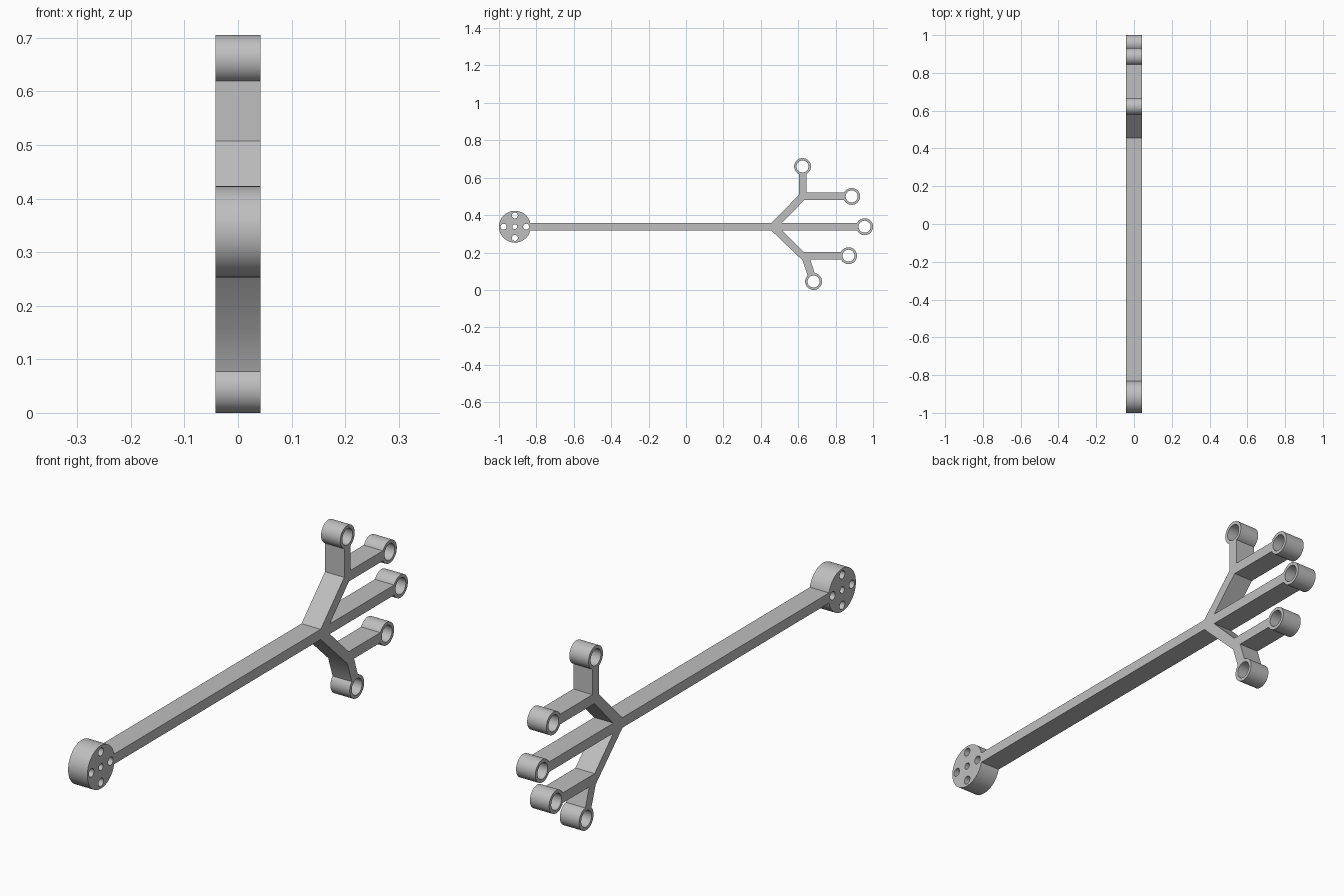
import bpy
import bmesh
from math import cos, sin, pi, radians
from mathutils import Matrix

cube = bpy.data.objects.get("Cube")
if cube:
    bpy.data.objects.remove(cube, do_unlink=True)

HALF_WIDTH = 0.042
AXIS_Z = 0.338
# Profiles are drawn as (y, z) and extruded along x
TO_SIDE = Matrix(((0, 0, 1, 0), (1, 0, 0, 0), (0, 1, 0, 0), (0, 0, 0, 1)))

grey = bpy.data.materials.new("light_grey")
grey.use_nodes = True
GREY = (0.52, 0.52, 0.52, 1)
grey.diffuse_color = GREY
grey.node_tree.nodes["Principled BSDF"].inputs["Base Color"].default_value = GREY


def circle(y, z, radius, sides=64):
    return [(y + radius * cos(2 * pi * i / sides), z + radius * sin(2 * pi * i / sides))
            for i in range(sides)]


def plate(name, loops):
    """Extrude closed outlines; inner loops become through holes."""
    curve = bpy.data.curves.new(name + "_profile", 'CURVE')
    curve.dimensions = '2D'
    curve.fill_mode = 'BOTH'
    curve.extrude = HALF_WIDTH
    for loop in loops:
        spline = curve.splines.new('POLY')
        spline.points.add(len(loop) - 1)
        for point, (y, z) in zip(spline.points, loop):
            point.co = (y, z, 0, 1)
        spline.use_cyclic_u = True
    helper = bpy.data.objects.new(name + "_profile", curve)
    bpy.context.collection.objects.link(helper)
    bpy.context.view_layer.update()
    mesh = bpy.data.meshes.new_from_object(
        helper.evaluated_get(bpy.context.evaluated_depsgraph_get()))
    bpy.data.objects.remove(helper, do_unlink=True)
    bpy.data.curves.remove(curve)

    bm = bmesh.new()
    bm.from_mesh(mesh)
    bmesh.ops.remove_doubles(bm, verts=bm.verts, dist=0.0001)
    bm.transform(TO_SIDE)
    bmesh.ops.recalc_face_normals(bm, faces=bm.faces)
    bm.to_mesh(mesh)
    bm.free()
    mesh.name = name
    mesh.materials.clear()
    mesh.materials.append(grey)

    obj = bpy.data.objects.new(name, mesh)
    bpy.context.collection.objects.link(obj)
    bpy.ops.object.select_all(action='DESELECT')
    obj.select_set(True)
    bpy.context.view_layer.objects.active = obj
    bpy.ops.object.shade_smooth_by_angle(angle=radians(30))
    return obj


# Long bar with its forked arms, as one outline
plate("forked_bar", [[
    (-0.835, 0.358), (0.456, 0.358),                    # bar top
    (0.603, 0.507), (0.603, 0.62), (0.643, 0.62),       # upper fork, upright arm
    (0.643, 0.52), (0.844, 0.52), (0.844, 0.48),        # upper straight arm
    (0.632, 0.48), (0.513, 0.358),                      # upper crotch
    (0.914, 0.358), (0.914, 0.318),                     # middle arm
    (0.513, 0.318), (0.63, 0.203),                      # lower crotch
    (0.828, 0.203), (0.828, 0.163),                     # lower straight arm
    (0.664, 0.163), (0.689, 0.087), (0.651, 0.075),     # slanted arm
    (0.623, 0.158), (0.456, 0.318), (-0.835, 0.318),    # bar underside
]])

# Round hub with a centre hole and four holes around it
HUB_Y = -0.915
holes = [circle(HUB_Y, AXIS_Z, 0.013, 32)]
for k in range(4):
    holes.append(circle(HUB_Y + 0.06 * cos(k * pi / 2),
                        AXIS_Z + 0.06 * sin(k * pi / 2), 0.016, 32))
plate("hub", [circle(HUB_Y, AXIS_Z, 0.085)] + holes)

# Ring at the tip of each arm
rings = {
    "upright": (0.623, 0.66),
    "upper": (0.886, 0.5),
    "middle": (0.955, AXIS_Z),
    "lower": (0.869, 0.183),
    "slanted": (0.682, 0.045),
}
for label, (y, z) in rings.items():
    plate(label + "_arm_ring", [circle(y, z, 0.045), circle(y, z, 0.032)])
